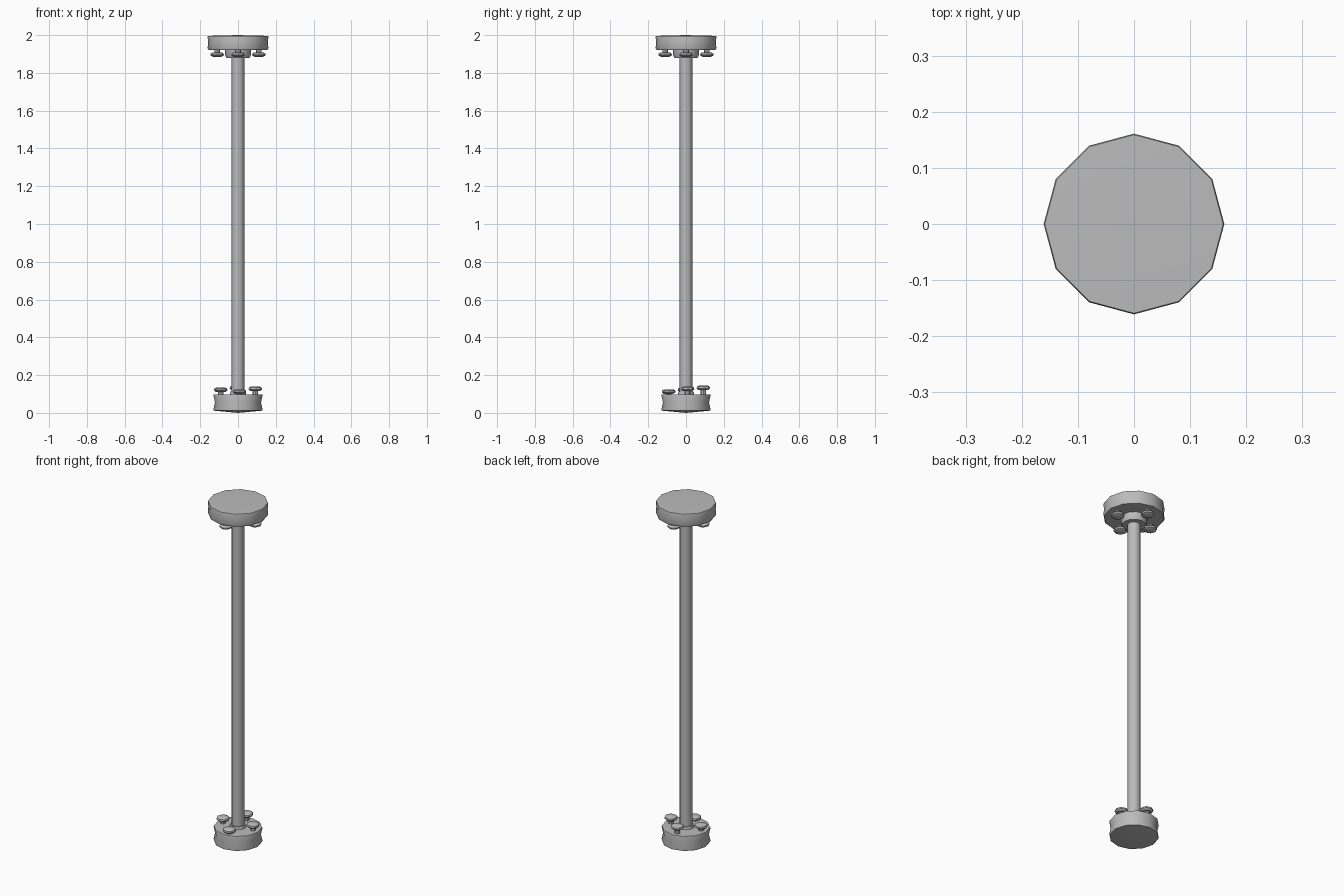
import bpy, bmesh, math

# Remove the default cube
cube = bpy.data.objects.get("Cube")
if cube:
    bpy.data.objects.remove(cube, do_unlink=True)

metal = bpy.data.materials.new("grey_metal")
metal.use_nodes = True
grey = (0.5, 0.5, 0.5, 1)
metal.diffuse_color = grey
metal.node_tree.nodes["Principled BSDF"].inputs["Base Color"].default_value = grey


def lathe(name, profile, sides, location=(0, 0, 0), turn=0.0):
    """Closed turned part from (radius, height) rings, bottom to top."""
    bm = bmesh.new()
    rings = []
    for r, z in profile:
        if r == 0:
            rings.append([bm.verts.new((0, 0, z))] * sides)
        else:
            angles = [turn + math.tau * i / sides for i in range(sides)]
            rings.append([bm.verts.new((r * math.cos(a), r * math.sin(a), z)) for a in angles])
    for low, high in zip(rings, rings[1:]):
        for i in range(sides):
            j = (i + 1) % sides
            bm.faces.new(dict.fromkeys((low[i], low[j], high[j], high[i])))
    bmesh.ops.recalc_face_normals(bm, faces=bm.faces)
    mesh = bpy.data.meshes.new(name)
    bm.to_mesh(mesh)
    bm.free()
    mesh.materials.append(metal)
    obj = bpy.data.objects.new(name, mesh)
    obj.location = location
    bpy.context.collection.objects.link(obj)
    bpy.ops.object.select_all(action="DESELECT")
    obj.select_set(True)
    bpy.context.view_layer.objects.active = obj
    bpy.ops.object.shade_smooth_by_angle(angle=math.radians(40))
    return obj


# Long shaft
lathe("shaft", [(0, 0.05), (0.034, 0.05), (0.034, 1.95), (0, 1.95)], 12)

# End discs with a slight waist and shallow domed outer faces
lathe("lower_disc", [(0, 0), (0.128, 0.012), (0.13, 0.02), (0.122, 0.055),
                     (0.13, 0.092), (0.128, 0.097), (0, 0.097)], 12)
lathe("upper_disc", [(0, 1.922), (0.157, 1.922), (0.161, 1.93), (0.158, 1.96),
                     (0.161, 1.99), (0.159, 1.996), (0, 2)], 12)

# Collars where the shaft meets the discs
lathe("lower_collar", [(0, 0.09), (0.045, 0.09), (0.04, 0.112), (0, 0.112)], 12)
lathe("upper_collar", [(0, 1.88), (0.062, 1.88), (0.068, 1.893),
                       (0.068, 1.93), (0, 1.93)], 12)


def bolt(name, angle, radius, base, head, flip):
    """Stem with a flat rounded head; head is the distance from base to its outer face."""
    profile = [(0, 0), (0.015, 0), (0.015, head - 0.024), (0.026, head - 0.024),
               (0.036, head - 0.015), (0.034, head - 0.006), (0.022, head), (0, head)]
    part = lathe(name, profile, 8, (radius * math.cos(angle), radius * math.sin(angle), base), angle)
    if flip:
        part.rotation_euler.x = math.pi


# Four bolts on each disc, the lower ones screwed in to different depths
depths = [0.055, 0.06, 0.05, 0.04]
for i, side in enumerate(("left", "back", "right", "front")):
    quarter = i * math.pi / 2
    bolt(side + "_lower_bolt", quarter + math.radians(5), 0.092, 0.085, depths[i], False)
    bolt(side + "_upper_bolt", quarter, 0.11, 1.935, 0.05, True)
